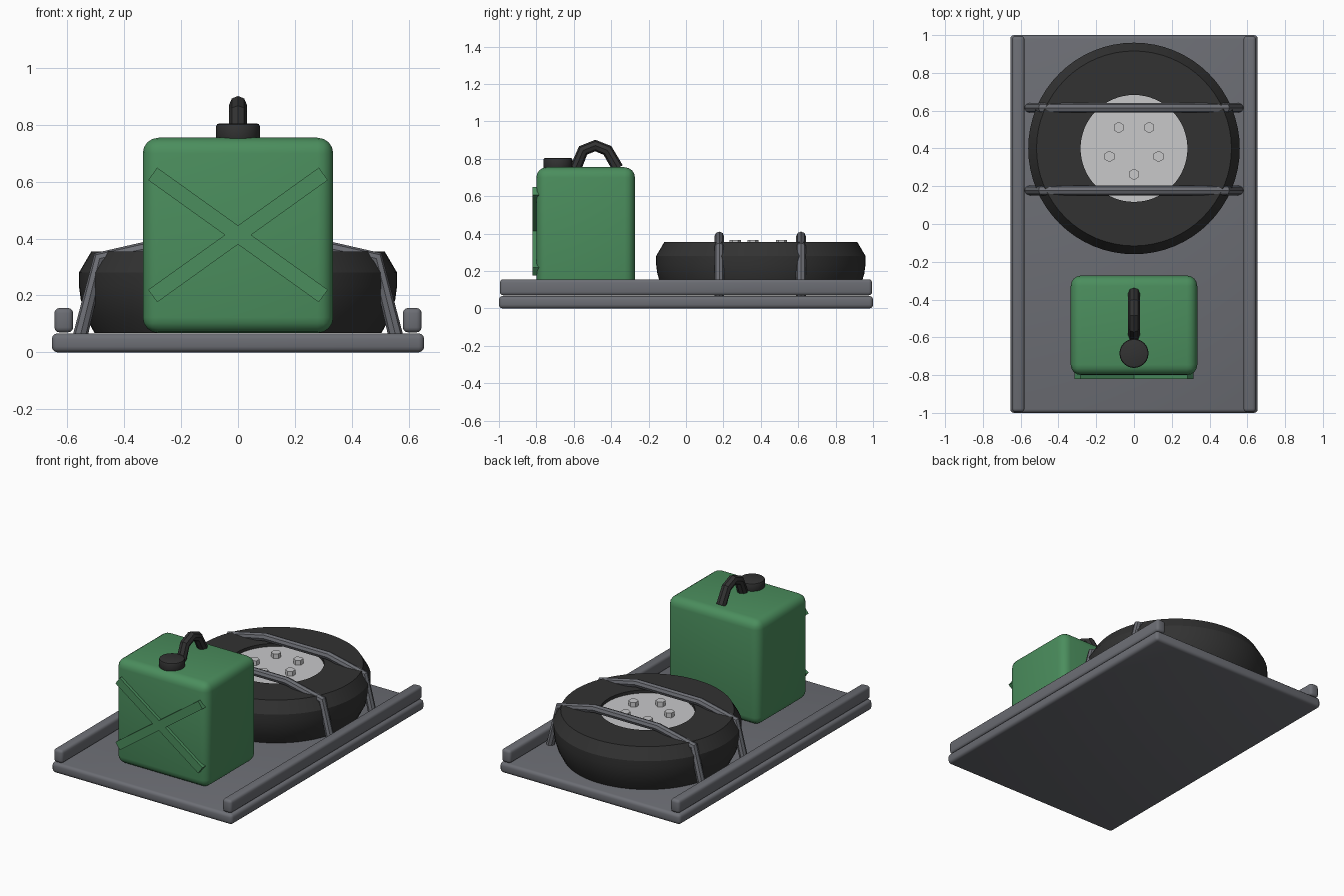
import bpy, bmesh, math
from mathutils import Matrix

if "Cube" in bpy.data.objects:
    bpy.data.objects.remove(bpy.data.objects["Cube"])


def material(name, rgb):
    m = bpy.data.materials.new(name)
    m.use_nodes = True
    m.diffuse_color = (*rgb, 1)
    m.node_tree.nodes["Principled BSDF"].inputs["Base Color"].default_value = (*rgb, 1)
    return m


steel = material("grey_steel", (0.15, 0.155, 0.175))
green = material("green_paint", (0.07, 0.27, 0.11))
rubber = material("black_rubber", (0.032, 0.032, 0.032))
silver = material("silver_metal", (0.58, 0.58, 0.59))


def finish(ob, mat, angle=35):
    ob.data.materials.append(mat)
    bpy.ops.object.select_all(action='DESELECT')
    ob.select_set(True)
    bpy.context.view_layer.objects.active = ob
    if ob.type == 'CURVE':
        bpy.ops.object.convert(target='MESH')
        ob = bpy.context.object
    bpy.ops.object.shade_smooth_by_angle(angle=math.radians(angle))
    return ob


def from_bmesh(name, bm, mat, angle=35):
    bmesh.ops.recalc_face_normals(bm, faces=bm.faces)
    me = bpy.data.meshes.new(name)
    bm.to_mesh(me)
    bm.free()
    ob = bpy.data.objects.new(name, me)
    bpy.context.collection.objects.link(ob)
    return finish(ob, mat, angle)


def bevel_edges(bm, edges, width, segments):
    bmesh.ops.bevel(bm, geom=edges, offset=width, segments=segments,
                    profile=0.5, affect='EDGES')


def box(name, low, high, mat, width=0, segments=3, turn=0):
    """Box between two corners, rounded, optionally turned about its y axis."""
    bm = bmesh.new()
    bmesh.ops.create_cube(bm, size=1)
    bmesh.ops.scale(bm, vec=[h - l for l, h in zip(low, high)], verts=bm.verts)
    if width:
        bevel_edges(bm, bm.edges[:], width, segments)
    bmesh.ops.rotate(bm, matrix=Matrix.Rotation(turn, 3, 'Y'), verts=bm.verts)
    bmesh.ops.translate(bm, vec=[(l + h) / 2 for l, h in zip(low, high)], verts=bm.verts)
    return from_bmesh(name, bm, mat)


def disc(name, centre, radius, z0, z1, sides, mat, width=0):
    bm = bmesh.new()
    bmesh.ops.create_cone(bm, cap_ends=True, segments=sides, radius1=radius,
                          radius2=radius, depth=z1 - z0)
    if width:
        rims = [e for e in bm.edges if abs(e.verts[0].co.z - e.verts[1].co.z) < 1e-5]
        bevel_edges(bm, rims, width, 2)
    bmesh.ops.translate(bm, vec=(*centre, (z0 + z1) / 2), verts=bm.verts)
    return from_bmesh(name, bm, mat)


def tube(name, points, radius, mat):
    cu = bpy.data.curves.new(name, 'CURVE')
    cu.dimensions = '3D'
    cu.bevel_depth = radius
    cu.bevel_resolution = 2
    cu.use_fill_caps = True
    sp = cu.splines.new('POLY')
    sp.points.add(len(points) - 1)
    for p, co in zip(sp.points, points):
        p.co = (*co, 1)
    ob = bpy.data.objects.new(name, cu)
    bpy.context.collection.objects.link(ob)
    return finish(ob, mat, 30)


# Tray with a rail along each side
box("tray", (-0.655, -1, 0), (0.655, 1, 0.067), steel, 0.02)
for side, s in (("left", 1), ("right", -1)):
    box(side + "_rail", (s * 0.613 - 0.033, -0.995, 0.07),
        (s * 0.613 + 0.033, 0.995, 0.156), steel, 0.018)

# Fuel can with crossed ribs on the front
box("fuel_can", (-0.335, -0.8, 0.068), (0.335, -0.273, 0.755), green, 0.055, 4)
for i, s in enumerate((1, -1)):
    box(f"can_rib_{i + 1}", (-0.369, -0.82, 0.386), (0.369, -0.78, 0.44),
        green, turn=s * math.radians(35.6))
disc("can_cap", (0, -0.685), 0.077, 0.745, 0.805, 24, rubber, 0.01)
tube("can_handle", [(0, y, z) for y, z in
     ((-0.59, 0.75), (-0.55, 0.845), (-0.485, 0.871), (-0.42, 0.845), (-0.365, 0.75))],
     0.031, rubber)

# Spare tyre: an open profile spun around its axis
wheel_y = 0.4
profile = [(0.283, 0.07), (0.505, 0.068), (0.535, 0.125), (0.553, 0.185),
           (0.56, 0.235), (0.56, 0.28), (0.516, 0.355), (0.283, 0.355)]
bm = bmesh.new()
ring = [bm.verts.new((r, 0, z)) for r, z in profile]
loop = [bm.edges.new((a, b)) for a, b in zip(ring, ring[1:] + ring[:1])]
bmesh.ops.spin(bm, geom=ring + loop, cent=(0, 0, 0), axis=(0, 0, 1),
               angle=math.tau, steps=64, use_merge=True)
bmesh.ops.remove_doubles(bm, verts=bm.verts, dist=1e-4)
bmesh.ops.translate(bm, vec=(0, wheel_y, 0), verts=bm.verts)
from_bmesh("spare_tyre", bm, rubber, 29)

# Wheel disc and its five bolts
disc("wheel_disc", (0, wheel_y), 0.284, 0.08, 0.335, 64, silver)
for i in range(5):
    a = math.radians(-90 + 72 * i)
    disc(f"wheel_bolt_{i + 1}", (0.137 * math.cos(a), wheel_y + 0.137 * math.sin(a)),
         0.03, 0.325, 0.366, 6, silver)

# Hold-down bars bent over the tyre
half = [(0.557, 0.05), (0.487, 0.33), (0.23, 0.385)]
path = half + [(-x, z) for x, z in reversed(half)]
for name, y in (("front_bar", 0.178), ("rear_bar", 0.615)):
    tube(name, [(x, y, z) for x, z in path], 0.026, steel)
